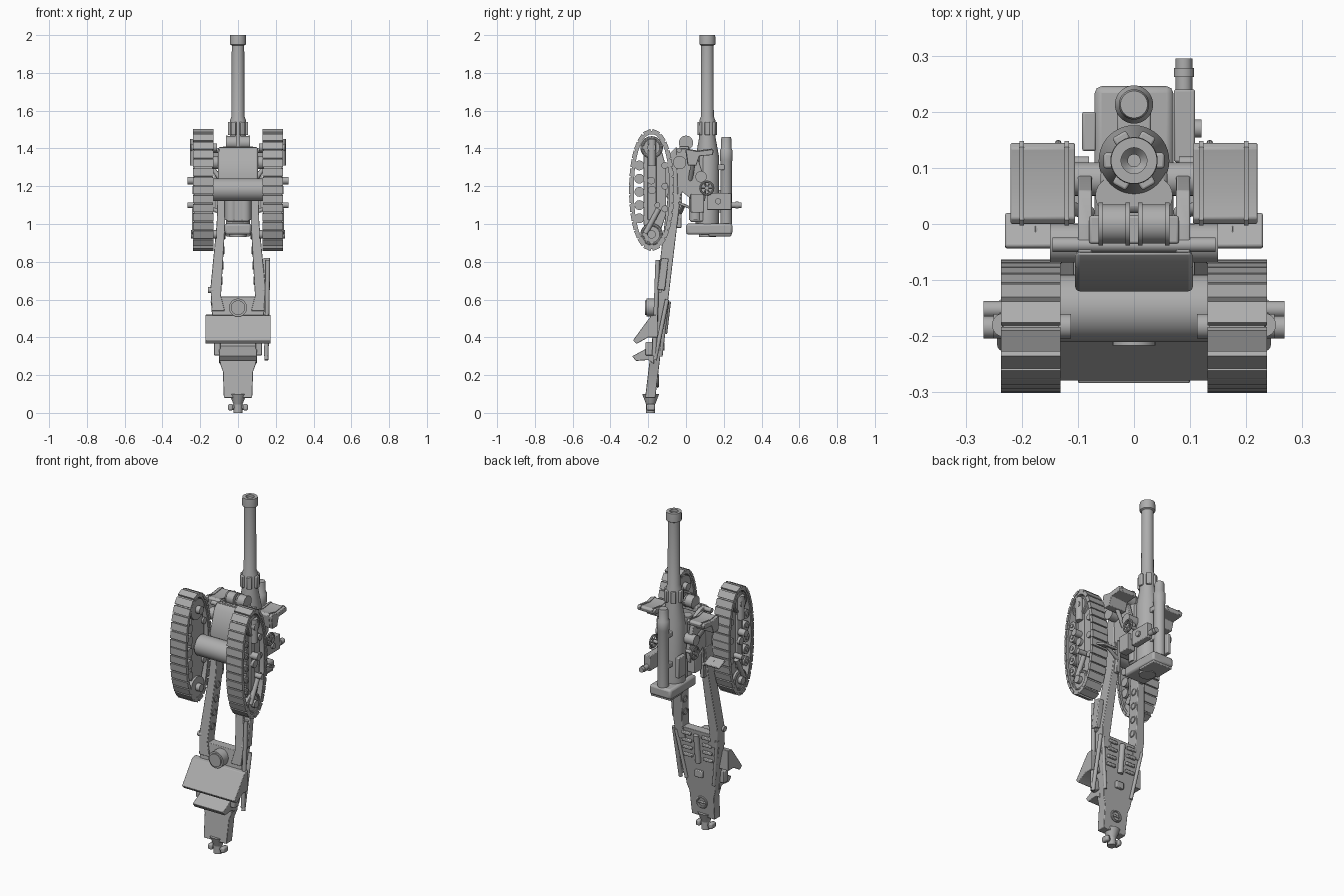
import bpy, bmesh, math
from mathutils import Vector, Matrix

old = bpy.data.objects.get("Cube")
if old:
    bpy.data.objects.remove(old, do_unlink=True)

grey = bpy.data.materials.new("steel_grey")
grey.use_nodes = True
grey.diffuse_color = (0.42, 0.42, 0.42, 1)
grey.node_tree.nodes["Principled BSDF"].inputs["Base Color"].default_value = (0.42, 0.42, 0.42, 1)
parts = []


def finish(name, bm, bevel=0):
    bmesh.ops.recalc_face_normals(bm, faces=bm.faces)
    me = bpy.data.meshes.new(name)
    bm.to_mesh(me)
    bm.free()
    me.materials.append(grey)
    ob = bpy.data.objects.new(name, me)
    bpy.context.collection.objects.link(ob)
    if bevel:
        mod = ob.modifiers.new("Bevel", 'BEVEL')
        mod.width, mod.segments, mod.limit_method = bevel, 2, 'ANGLE'
    parts.append(ob)
    return ob


def box(name, center, size, bevel=0.004, tilt=0):
    bm = bmesh.new()
    bmesh.ops.create_cube(bm, size=1)
    m = Matrix.Translation(center) @ Matrix.Rotation(tilt, 4, 'X') @ Matrix.Diagonal((*size, 1))
    bmesh.ops.transform(bm, matrix=m, verts=bm.verts)
    return finish(name, bm, bevel)


def rod(name, a, b, r, r2=None, sides=24):
    a, b = Vector(a), Vector(b)
    bm = bmesh.new()
    bmesh.ops.create_cone(bm, cap_ends=True, segments=sides, radius1=r,
                          radius2=r if r2 is None else r2, depth=(b - a).length)
    m = Matrix.Translation((a + b) / 2) @ (b - a).to_track_quat('Z', 'Y').to_matrix().to_4x4()
    bmesh.ops.transform(bm, matrix=m, verts=bm.verts)
    return finish(name, bm)


def prism(name, pts, place, lo, hi, bevel=0.003):
    """Polygon pts (u, v) drawn out from lo to hi; place maps (u, v, depth) to a point."""
    bm = bmesh.new()
    n = len(pts)
    ends = [[bm.verts.new(place(u, v, d)) for u, v in pts] for d in (lo, hi)]
    for ring in ends:
        bm.faces.new(ring)
    for i in range(n):
        j = (i + 1) % n
        bm.faces.new((ends[0][i], ends[0][j], ends[1][j], ends[1][i]))
    return finish(name, bm, bevel)


def side(y, z, d):
    return (d, y, z)


def trail(x, z, d):
    return (x, 0.12 * z - 0.2 + d, z)


def lathe(name, prof, x, y, steps=40):
    bm = bmesh.new()
    vs = [bm.verts.new((r, 0, z)) for r, z in prof]
    es = [bm.edges.new(e) for e in zip(vs, vs[1:])]
    bmesh.ops.spin(bm, geom=vs + es, cent=(0, 0, 0), axis=(0, 0, 1), angle=math.tau, steps=steps)
    bmesh.ops.remove_doubles(bm, verts=bm.verts, dist=1e-5)
    bmesh.ops.translate(bm, vec=(x, y, 0), verts=bm.verts)
    return finish(name, bm)


def ring(name, center, R, r, axis):
    bpy.ops.mesh.primitive_torus_add(location=center, major_radius=R, minor_radius=r,
                                     major_segments=24, minor_segments=8)
    ob = bpy.context.object
    ob.name = name
    ob.rotation_euler = Vector(axis).to_track_quat('Z', 'Y').to_euler()
    ob.data.materials.append(grey)
    parts.append(ob)


# Barrel with muzzle collar, sleeve and lugs
BY = 0.113
lathe("barrel", [(0, 1.9), (0.011, 1.9), (0.011, 1.97), (0.023, 1.985), (0.023, 2), (0.041, 2),
                 (0.042, 1.99), (0.042, 1.95), (0.033, 1.945), (0.034, 1.57), (0.042, 1.55),
                 (0.043, 1.46), (0.063, 1.35), (0.063, 0.98), (0, 0.98)], 0, BY)
for i in range(6):
    a = i * math.tau / 6
    lug = box("barrel_lug", (0.045, 0, 1.505), (0.018, 0.028, 0.07))
    lug.matrix_world = Matrix.Translation((0, BY, 0)) @ Matrix.Rotation(a, 4, 'Z')

# Breech and recoil cylinder
box("breech_block", (0, 0.123, 0.973), (0.14, 0.245, 0.058), 0.012)
rod("breech_plug", (0, BY, 0.93), (0, BY, 0.97), 0.045)
box("breech_rear", (0, 0.18, 0.95), (0.13, 0.12, 0.03))
lathe("recoil_cylinder", [(0, 1.46), (0.024, 1.46), (0.027, 1.45), (0.027, 1.4), (0.034, 1.39),
                          (0.034, 1.34), (0.031, 1.33), (0.031, 1.0), (0, 1.0)], 0, 0.213)
for z in (1.12, 1.3):
    box("recoil_clamp", (0, 0.17, z), (0.06, 0.07, 0.03))

# Cradle and elevating cylinders below the barrel
box("cradle", (0, 0.06, 1.19), (0.12, 0.08, 0.36), 0.012)
for x in (-0.035, 0.035):
    rod("balance_cylinder", (x, 0.05, 1.02), (x, 0.05, 1.37), 0.034)
    rod("spring_drum", (x - 0.028, 0, 1.43), (x + 0.028, 0, 1.43), 0.035)
    for dx in (-0.024, 0.024):
        rod("drum_rim", (x + dx - 0.004, 0, 1.43), (x + dx + 0.004, 0, 1.43), 0.038)
box("drum_bracket", (0, -0.01, 1.395), (0.16, 0.05, 0.03))
rod("top_cross_bar", (-0.145, -0.037, 1.39), (0.145, -0.037, 1.39), 0.013)

# Saddle hood and cross drum between the tracks
prism("saddle_hood", [(-0.05, 1.41), (-0.08, 1.38), (-0.12, 1.25), (-0.1, 1.13), (-0.04, 1.13)],
      side, -0.105, 0.105, 0.008)
rod("cross_drum", (-0.14, -0.15, 1.182), (0.14, -0.15, 1.182), 0.06, sides=32)
rod("main_axle", (-0.24, -0.18, 1.18), (0.24, -0.18, 1.18), 0.022)

BELT_Y, BELT_Z = -0.182, 1.18


def oval(t, ry, rz):
    c, s = math.cos(t), math.sin(t)
    return (BELT_Y + ry * math.copysign(abs(c) ** 0.92, c), BELT_Z + rz * math.copysign(abs(s) ** 0.92, s))


def belt(name, outer, inner, lo, hi, n=72):
    bm = bmesh.new()
    rows = []
    for i in range(n):
        t = i * math.tau / n
        rows.append([bm.verts.new((x, *oval(t, *r))) for x, r in
                     ((lo, outer), (hi, outer), (hi, inner), (lo, inner))])
    for i in range(n):
        a, b = rows[i], rows[(i + 1) % n]
        for k in range(4):
            bm.faces.new((a[k], a[(k + 1) % 4], b[(k + 1) % 4], b[k]))
    finish(name, bm)


def shoes(name, lo, hi, n=30):
    # Walk the oval so that the shoes are evenly spaced
    pts = [Vector(oval(i * math.tau / 720, 0.112, 0.313)) for i in range(721)]
    length = sum((b - a).length for a, b in zip(pts, pts[1:]))
    run, nxt = 0, 0
    for a, b in zip(pts, pts[1:]):
        run += (b - a).length
        if run >= nxt and nxt < length - 0.01:
            d = b - a
            box(name, ((lo + hi) / 2, *b), (hi - lo, length / n * 0.86, 0.014), 0,
                math.atan2(d.y, d.x))
            nxt += length / n


for s in (-1, 1):
    word = "left" if s > 0 else "right"
    X = lambda x: s * x
    lo, hi = sorted((X(0.131), X(0.237)))
    # Track
    belt(word + "_track_belt", (0.111, 0.312), (0.094, 0.295), lo + 0.004, hi - 0.004)
    shoes(word + "_track_shoe", lo, hi)
    flo, fhi = sorted((X(0.15), X(0.215)))
    prism(word + "_track_frame", [(-0.225, 1.0), (-0.19, 0.9), (-0.15, 0.92), (-0.105, 1.05),
          (-0.105, 1.3), (-0.14, 1.43), (-0.19, 1.45), (-0.225, 1.36)], side, flo, fhi)
    for z in (0.945, 1.405):
        rod(word + "_end_wheel", (X(0.138), BELT_Y, z), (X(0.228), BELT_Y, z), 0.06, sides=32)
        ring(word + "_end_wheel_rim", (X(0.226), BELT_Y, z), 0.05, 0.008, (1, 0, 0))
        rod(word + "_end_hub", (X(0.112), BELT_Y, z), (X(0.25), BELT_Y, z), 0.022)
    for z in (1.03, 1.1, 1.17, 1.24, 1.31):
        rod(word + "_road_wheel", (X(0.14), -0.247, z), (X(0.226), -0.247, z), 0.026)
        rod(word + "_road_hub", (X(0.22), -0.247, z), (X(0.232), -0.247, z), 0.011)
    for z in (1.08, 1.2, 1.31):
        rod(word + "_return_roller", (X(0.14), -0.112, z), (X(0.226), -0.112, z), 0.018)
    box(word + "_frame_beam", (X(0.215), -0.18, 1.2), (0.02, 0.045, 0.36))
    rod(word + "_tension_cylinder", (X(0.232), -0.18, 1.31), (X(0.232), -0.18, 1.45), 0.021)
    rod(word + "_crank", (X(0.23), -0.215, 0.95), (X(0.23), -0.145, 1.08), 0.014)
    for y, z in ((-0.184, 1.23), (-0.152, 1.1)):
        rod(word + "_side_hub", (X(0.2), y, z), (X(0.268), y, z), 0.02 if z > 1.2 else 0.015)

    # Upper carriage cheek and trunnion
    clo, chi = sorted((X(0.075), X(0.1)))
    prism(word + "_cheek", [(-0.075, 0.98), (-0.025, 0.98), (-0.02, 1.17), (0.03, 1.13), (0.1, 1.12),
          (0.11, 1.2), (0.06, 1.36), (0.0, 1.4), (-0.06, 1.4)], side, clo, chi)
    rod(word + "_trunnion", (X(0.05), 0.08, 1.25), (X(0.125), 0.08, 1.25), 0.03)
    rod(word + "_side_drum", (X(0.09), -0.034, 1.325), (X(0.15), -0.034, 1.325), 0.035)

    # Seat with straps, and foot rest
    slo, shi = sorted((X(0.105), X(0.22)))
    prof = [(0.0, 1.385), (0.01, 1.395), (0.06, 1.385), (0.135, 1.395), (0.145, 1.385),
            (0.14, 1.365), (0.07, 1.36), (0.055, 1.31), (0.01, 1.31)]
    prism(word + "_seat", prof, side, slo, shi)
    for x in (0.12, 0.2):
        prism(word + "_seat_strap", [(y * 1.04 - 0.003, z + 0.004) for y, z in prof],
              side, X(x) - 0.004, X(x) + 0.004, 0)
    rod(word + "_seat_arm", (X(0.08), 0.02, 1.22), (X(0.16), 0.04, 1.33), 0.012)
    box(word + "_foot_rest", (X(0.18), -0.012, 1.1), (0.1, 0.066, 0.014), tilt=-0.4)
    rod(word + "_foot_rest_arm", (X(0.09), -0.03, 1.06), (X(0.18), -0.012, 1.1), 0.01)
    box(word + "_gear_box", (X(0.1), 0.06, 1.11), (0.05, 0.07, 0.1))

    # Handwheel
    ring(word + "_handwheel", (X(0.135), 0.11, 1.19), 0.034, 0.006, (1, 0, 0))
    rod(word + "_handwheel_shaft", (X(0.08), 0.11, 1.19), (X(0.14), 0.11, 1.19), 0.01)
    for a in (0, 1, 2):
        v = Vector((0, math.cos(a * math.pi / 3), math.sin(a * math.pi / 3))) * 0.034
        c = Vector((X(0.135), 0.11, 1.19))
        rod(word + "_handwheel_spoke", c - v, c + v, 0.004, sides=8)

    # Trail leg with round openings
    prism(word + "_trail_leg", [(X(0.07), 1.16), (X(0.108), 1.16), (X(0.113), 1.0), (X(0.146), 0.66),
          (X(0.138), 0.54), (X(0.07), 0.54), (X(0.09), 0.62), (X(0.068), 1.0)], trail, -0.034, 0.034)
    for z in (0.7, 0.78, 0.86, 0.94):
        xi = 0.09 - (z - 0.62) * 0.058
        ring(word + "_leg_opening", trail(X(xi), z, 0), 0.018, 0.004, (1, 0, 0))
    rod(word + "_trail_knob", trail(X(0.13), 0.65, -0.02), trail(X(0.158), 0.65, -0.02), 0.016)
    rod(word + "_lifting_handle", trail(X(0.135), 0.59, 0.03), trail(X(0.09), 0.3, 0.03), 0.01)
    box(word + "_spade_hinge", trail(X(0.11), 0.34, -0.035), (0.035, 0.04, 0.07))
    box(word + "_eye_clamp", (X(0.04), -0.187, 0.03), (0.026, 0.045, 0.034), 0.008)

# Trail body and tail
half = [(0.14, 0.615), (0.14, 0.54), (0.105, 0.36), (0.095, 0.26), (0.08, 0.22), (0.075, 0.08)]
prism("trail_body", half + [(-x, z) for x, z in reversed(half)], trail, -0.026, 0.028)
for z in (0.45, 0.495, 0.54, 0.585):
    for x in (-0.065, 0.065):
        box("trail_rib", trail(x, z, 0.032), (0.06, 0.016, 0.018))
rod("trail_tool", trail(0, 0.42, 0.034), trail(0, 0.59, 0.034), 0.016)
box("trail_hook", trail(0, 0.35, 0.035), (0.05, 0.02, 0.04))
ring("tail_ring", trail(0, 0.17, 0.03), 0.03, 0.007, (0, 1, 0))
box("tail_ring_bar", trail(0, 0.17, 0.03), (0.05, 0.012, 0.012))
rod("front_pivot", trail(0, 0.557, -0.01), trail(0, 0.557, -0.075), 0.048, sides=32)
rod("front_pivot_cap", trail(0, 0.557, -0.07), trail(0, 0.557, -0.083), 0.038, sides=32)

# Ground spade and lower roller
prism("spade", [(-0.15, 0.52), (-0.185, 0.515), (-0.28, 0.385), (-0.262, 0.365), (-0.2, 0.4),
                (-0.15, 0.4)], side, -0.173, 0.173)
prism("lower_spade", [(-0.17, 0.36), (-0.22, 0.335), (-0.285, 0.3), (-0.265, 0.275), (-0.2, 0.28),
                      (-0.17, 0.26)], side, -0.1, 0.1)

# Towing eye
rod("tow_neck", (0, -0.187, 0.1), (0, -0.187, 0.03), 0.045, 0.018)
rod("tow_bar", (-0.045, -0.187, 0.03), (0.045, -0.187, 0.03), 0.014)
rod("tow_pin", (0, -0.187, 0), (0, -0.187, 0.06), 0.024)

# Side lever and tool box on the trail
rod("trail_lever", (0.158, -0.15, 0.81), (0.15, -0.168, 0.3), 0.012)
rod("trail_brace", (0.15, -0.1, 0.6), (0.15, -0.165, 0.28), 0.011)
box("tool_box", trail(0.152, 0.735, -0.01), (0.036, 0.04, 0.17), tilt=-0.12)

# Sighting telescope and its mount
box("sight_mount", (0.09, 0.175, 1.12), (0.038, 0.13, 0.09))
rod("sight_tube", (0.089, 0.2, 1.1), (0.089, 0.295, 1.1), 0.015)
rod("sight_collar", (0.089, 0.262, 1.1), (0.089, 0.278, 1.1), 0.018)
rod("sight_knob", (0.1, 0.17, 1.12), (0.12, 0.17, 1.12), 0.016)
box("loading_bracket", (-0.08, 0.165, 1.12), (0.025, 0.07, 0.12))

bpy.ops.object.select_all(action='DESELECT')
for ob in parts:
    ob.select_set(True)
bpy.context.view_layer.objects.active = parts[0]
bpy.ops.object.shade_smooth_by_angle(angle=math.radians(35))
